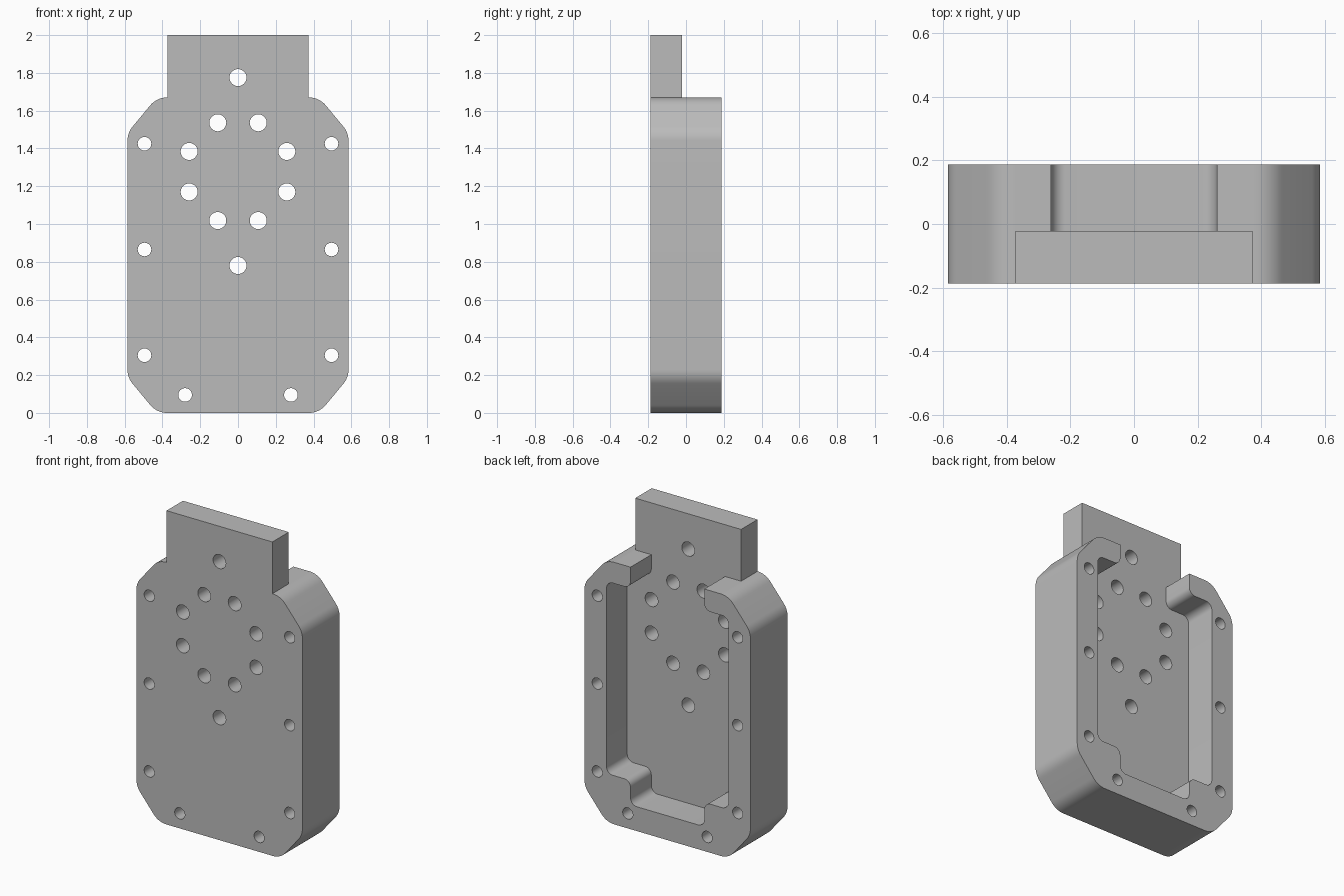
import bpy
import bmesh
import math
from mathutils import Vector

if "Cube" in bpy.data.objects:
    bpy.data.objects.remove(bpy.data.objects["Cube"], do_unlink=True)

FRONT, FLOOR, BACK = -0.187, -0.022, 0.187


def rounded(points, segments=8):
    """Closed x-z outline whose corners (x, z, radius) are filleted."""
    result = []
    for i, (x, z, radius) in enumerate(points):
        corner = Vector((x, z))
        if radius == 0:
            result.append(corner)
            continue
        a = (Vector(points[i - 1][:2]) - corner).normalized()
        b = (Vector(points[(i + 1) % len(points)][:2]) - corner).normalized()
        half = a.angle(b) / 2
        centre = corner + (a + b).normalized() * radius / math.sin(half)
        tangent = radius / math.tan(half)
        start, end = corner + a * tangent - centre, corner + b * tangent - centre
        sweep = start.angle(end)
        for k in range(segments + 1):
            t = k / segments
            result.append(centre + (start * math.sin((1 - t) * sweep)
                                    + end * math.sin(t * sweep)) / math.sin(sweep))
    return result


def mirrored(half):
    """Complete a +x half outline, listed top to bottom."""
    return half + [(-x, z, r) for x, z, r in reversed(half)]


def circle(x, z, radius, sides=32):
    return [Vector((x + radius * math.cos(k * math.tau / sides),
                    z + radius * math.sin(k * math.tau / sides))) for k in range(sides)]


def prism(name, outlines, y0, y1):
    """Extrude x-z outlines along y into one object."""
    bm = bmesh.new()
    for outline in outlines:
        face = bm.faces.new([bm.verts.new((p.x, y0, p.y)) for p in outline])
        moved = bmesh.ops.extrude_face_region(bm, geom=[face], use_keep_orig=True)["geom"]
        bmesh.ops.translate(bm, vec=(0, y1 - y0, 0),
                            verts=[v for v in moved if isinstance(v, bmesh.types.BMVert)])
    bmesh.ops.recalc_face_normals(bm, faces=bm.faces)
    mesh = bpy.data.meshes.new(name)
    bm.to_mesh(mesh)
    bm.free()
    obj = bpy.data.objects.new(name, mesh)
    bpy.context.collection.objects.link(obj)
    return obj


# Housing with chamfered, rounded corners and the mounting tab on top
housing = prism("housing", [rounded(mirrored([
    (0.373, 2.0, 0), (0.373, 1.67, 0), (0.43, 1.67, 0.115),
    (0.585, 1.483, 0.115), (0.585, 0.187, 0.115), (0.43, 0, 0.115)]))], FRONT, BACK)

# Stepped pocket, open at the top, which also thins the tab
r = 0.045
pocket = prism("pocket_cutter", [rounded(mirrored([
    (0.45, 2.2, 0), (0.45, 1.67, 0), (0.26, 1.67, 0), (0.26, 1.535, r),
    (0.43, 1.535, r), (0.43, 0.31, r), (0.26, 0.31, r), (0.26, 0.155, r)]))],
    FLOOR, BACK + 0.1)

# Bolt circle, two dowel holes and the rim screw holes
holes = [circle(0.28 * math.cos(a), 1.277 + 0.28 * math.sin(a), 0.045)
         for a in (math.pi / 8 + k * math.pi / 4 for k in range(8))]
holes += [circle(0, z, 0.045) for z in (1.775, 0.78)]
for side in (-1, 1):
    holes += [circle(side * x, z, 0.036) for x, z in
              ((0.495, 1.425), (0.495, 0.865), (0.495, 0.305), (0.28, 0.095))]
drill = prism("hole_cutter", holes, FRONT - 0.1, BACK + 0.1)

# Cut the housing
bpy.ops.object.select_all(action="DESELECT")
housing.select_set(True)
bpy.context.view_layer.objects.active = housing
for cutter in (pocket, drill):
    cutter.hide_render = True
    cut = housing.modifiers.new(cutter.name, "BOOLEAN")
    cut.operation = "DIFFERENCE"
    cut.solver = "EXACT"
    cut.object = cutter
    bpy.ops.object.modifier_apply(modifier=cut.name)
    bpy.data.objects.remove(cutter, do_unlink=True)

# Plain grey finish
grey = bpy.data.materials.new("plain_grey")
grey.use_nodes = True
colour = (0.5, 0.5, 0.5, 1)
grey.diffuse_color = colour
grey.node_tree.nodes["Principled BSDF"].inputs["Base Color"].default_value = colour
housing.data.materials.clear()
housing.data.materials.append(grey)
bpy.ops.object.shade_smooth_by_angle(angle=math.radians(30))
